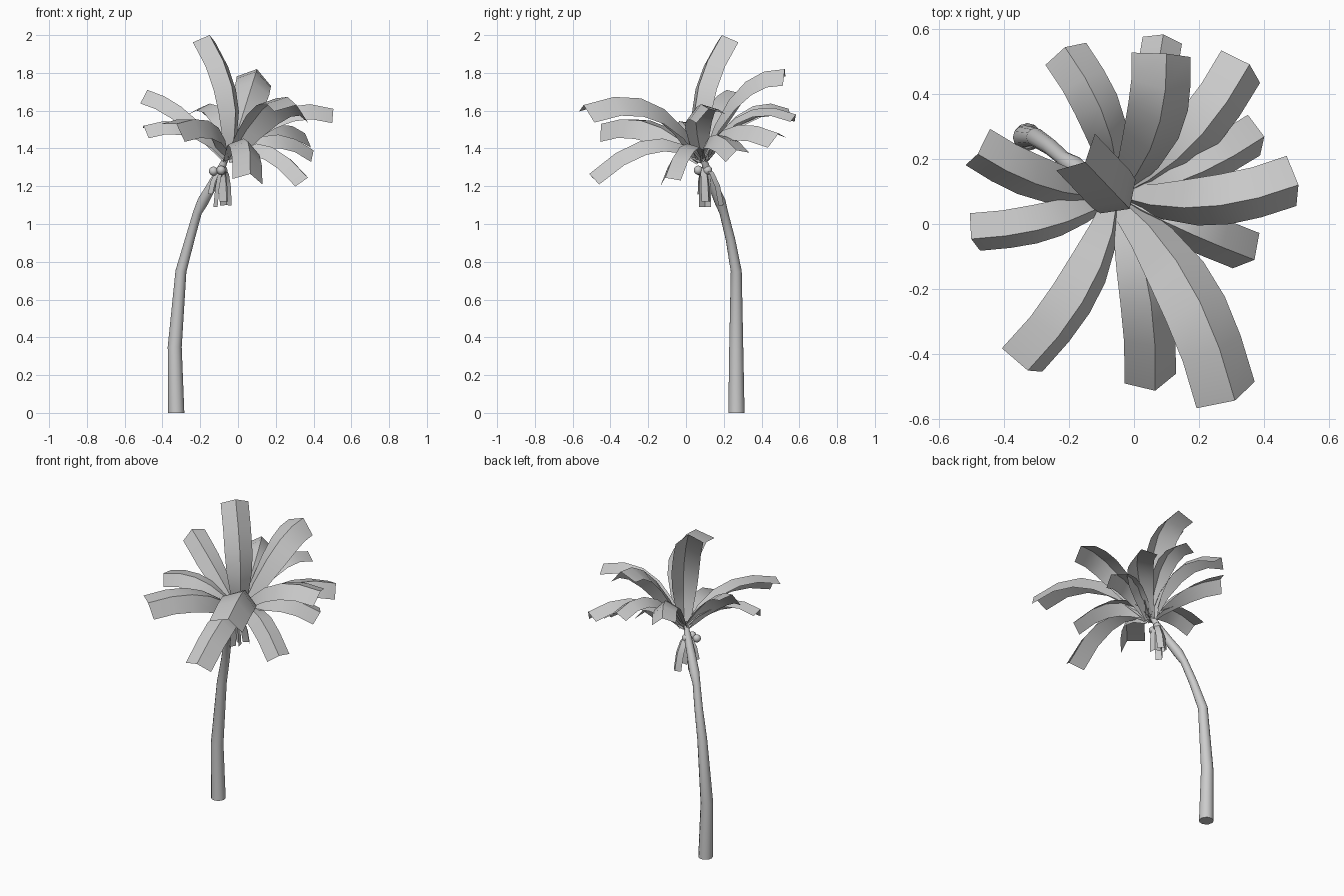
import bpy, bmesh, math
from mathutils import Vector

cube = bpy.data.objects.get("Cube")
if cube:
    bpy.data.objects.remove(cube, do_unlink=True)

grey = bpy.data.materials.new("light_grey")
grey.use_nodes = True
colour = (0.6, 0.6, 0.6, 1)
grey.diffuse_color = colour
grey.node_tree.nodes["Principled BSDF"].inputs["Base Color"].default_value = colour


def finish(bm, name, angle=40):
    mesh = bpy.data.meshes.new(name)
    bm.to_mesh(mesh)
    bm.free()
    obj = bpy.data.objects.new(name, mesh)
    bpy.context.collection.objects.link(obj)
    mesh.materials.append(grey)
    bpy.ops.object.select_all(action='DESELECT')
    obj.select_set(True)
    bpy.context.view_layer.objects.active = obj
    bpy.ops.object.shade_smooth_by_angle(angle=math.radians(angle))
    return obj


def bridge(bm, rows, closed):
    for a, b in zip(rows, rows[1:]):
        count = len(a)
        for i in range(count if closed else count - 1):
            j = (i + 1) % count
            bm.faces.new((a[i], a[j], b[j], b[i]))


def tube(name, stations, sides=12):
    """Loft rings along (x, y, z, radius) stations."""
    bm = bmesh.new()
    points = [Vector(s[:3]) for s in stations]
    rows = []
    for k, p in enumerate(points):
        t = points[min(k + 1, len(points) - 1)] - points[max(k - 1, 0)]
        if k == 0:
            t = Vector((0, 0, 1))
        u = Vector((0, 1, 0)).cross(t).normalized()
        v = t.cross(u).normalized()
        r = stations[k][3]
        ring = [2 * math.pi * i / sides for i in range(sides)]
        rows.append([bm.verts.new(p + r * (u * math.cos(a) + v * math.sin(a))) for a in ring])
    bridge(bm, rows, True)
    bm.faces.new(rows[0][::-1])
    bm.faces.new(rows[-1])
    return finish(bm, name)


def frond(name, start, tip, control_z, roll, width, bow=0, reach=0.42, steps=5, fold=35):
    """Folded leaf strip arching from start to tip, rolled and bowed sideways."""
    bm = bmesh.new()
    start, tip = Vector(start), Vector(tip)
    out = tip - start
    sweep = Vector((out.y, -out.x, 0)).normalized() * bow
    control = start.lerp(tip, reach) + sweep
    control.z = control_z
    left, right = math.radians(fold - roll), math.radians(fold + roll)
    rows = []
    for k in range(steps + 1):
        t = k / steps
        p = start * (1 - t) ** 2 + control * 2 * t * (1 - t) + tip * t * t
        tangent = ((control - start) * (1 - t) + (tip - control) * t).normalized()
        heading = out + sweep * 1.3 * (1 - 2 * t)
        side = Vector((heading.y, -heading.x, 0)).normalized()
        up = side.cross(tangent).normalized()
        w = width * (0.36 + 0.64 * math.sin(min(t / 0.6, 1) * math.pi / 2))
        rows.append([bm.verts.new(q) for q in (
            p - w * (side * math.cos(left) + up * math.sin(left)),
            p,
            p + w * (side * math.cos(right) - up * math.sin(right)))])
    bridge(bm, rows, False)
    return finish(bm, name)


# Leaning trunk
tube("trunk", [
    (-.327, .267, 0, .043), (-.335, .266, .35, .037), (-.302, .266, .75, .029),
    (-.255, .235, .92, .025), (-.215, .2, 1.06, .023), (-.185, .18, 1.12, .03),
    (-.14, .145, 1.2, .026), (-.09, .11, 1.29, .022), (-.055, .085, 1.37, .012)])

# Crown of fronds: tip, arch height, roll, width, sideways bow
crown = (-.05, .085, 1.34)
fronds = {
    "back_right_frond": ((-.212, .543, 1.61), 1.73, 10, .088, .085),
    "back_upper_frond": ((.10, .523, 1.82), 1.84, 15, .115, .1),
    "back_lower_frond": ((.09, .582, 1.58), 1.72, 0, .075, .04),
    "back_left_frond": ((.355, .49, 1.48), 1.62, 20, .1, .1),
    "left_rear_frond": ((.4, .268, 1.39), 1.58, 25, .085, .06),
    "left_frond": ((.505, .12, 1.61), 1.72, 18, .1, .1),
    "left_front_frond": ((.37, -.11, 1.245), 1.55, 20, .085, .02),
    "front_left_frond": ((.31, -.542, 1.63), 1.80, -18, .125, -.12),
    "front_low_frond": ((.065, -.512, 1.265), 1.6, -14, .1, -.08),
    "front_right_frond": ((-.326, -.45, 1.53), 1.63, -35, .105, -.11),
    "right_frond": ((-.5, -.046, 1.52), 1.62, -26, .08, -.065),
    "right_rear_frond": ((-.48, .215, 1.71), 1.65, -22, .088, -.075),
}
for name, shape in fronds.items():
    frond(name, crown, *shape)
frond("upright_frond", crown, (-.15, .19, 2.0), 1.66, 0, .1, reach=-1.1)

# Short withered leaves hanging below the crown
hanging = [(-.13, .1, 1.09), (-.06, .2, 1.1), (-.06, .12, 1.12), (-.16, .09, 1.16)]
for i, tip in enumerate(hanging):
    frond(f"hanging_leaf_{i + 1}", (-.08, .1, 1.31), tip, 1.28, 0, .038, reach=.8, steps=3)

# Round fruit clustered at the trunk top
for i, spot in enumerate([(-.13, .075, 1.28), (-.09, .065, 1.285), (-.08, .115, 1.285)]):
    bm = bmesh.new()
    bmesh.ops.create_uvsphere(bm, u_segments=12, v_segments=8, radius=.024)
    bmesh.ops.translate(bm, verts=bm.verts, vec=spot)
    finish(bm, f"fruit_{i + 1}")
